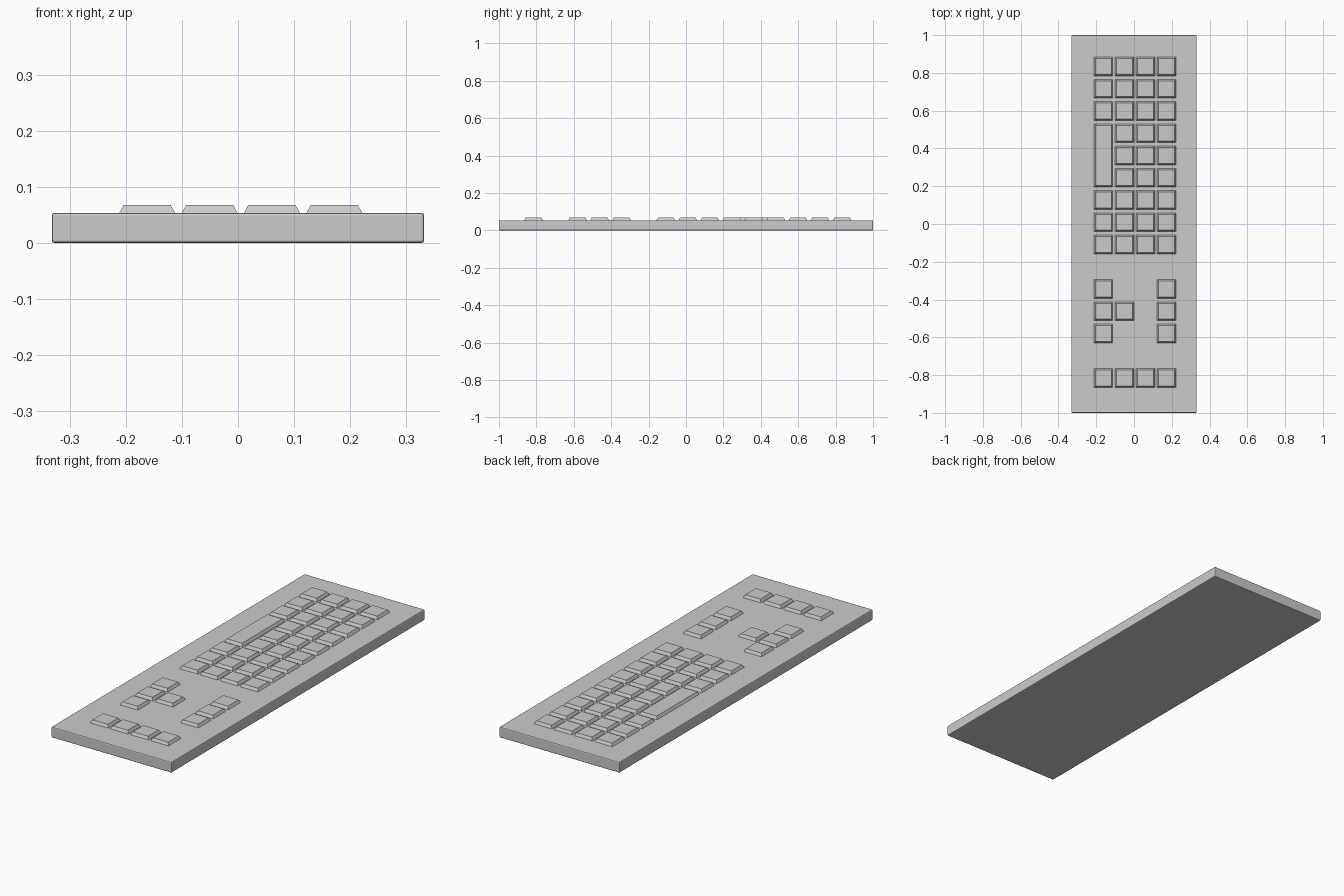
import bpy
import bmesh

cube = bpy.data.objects.get("Cube")
if cube:
    bpy.data.objects.remove(cube, do_unlink=True)

grey = bpy.data.materials.new("plain_grey")
grey.use_nodes = True
colour = (0.6, 0.6, 0.6, 1)
grey.diffuse_color = colour
grey.node_tree.nodes["Principled BSDF"].inputs["Base Color"].default_value = colour

CASE_TOP = 0.054
KEY_TOP = 0.068
KEY = 0.1       # key footprint
INSET = 0.008   # slope of the key sides
COL_PITCH, COL_START = 0.1113, -0.162
ROW_PITCH, ROW_START = 0.1178, 0.834


def block(name, x, y, z0, z1, sx, sy, inset=0.0):
    """Box whose top face is drawn in by the inset."""
    bm = bmesh.new()
    bmesh.ops.create_cube(bm, size=1)
    for v in bm.verts:
        top = v.co.z > 0
        shrink = 2 * inset if top else 0
        v.co.x *= sx - shrink
        v.co.y *= sy - shrink
        v.co.z = z1 - z0 if top else 0
    mesh = bpy.data.meshes.new(name)
    bm.to_mesh(mesh)
    bm.free()
    mesh.materials.append(grey)
    obj = bpy.data.objects.new(name, mesh)
    obj.location = (x, y, z0)
    bpy.context.collection.objects.link(obj)
    return obj


def key(name, col, row, rows=1):
    y = ROW_START - (row + (rows - 1) / 2) * ROW_PITCH
    length = KEY + (rows - 1) * ROW_PITCH
    # Sunk slightly into the case
    block(name, COL_START + col * COL_PITCH, y, CASE_TOP - 0.001, KEY_TOP,
          KEY, length, INSET)


# Case with softened edges
case = block("case", 0, 0, 0, CASE_TOP, 0.664, 2.0)
bevel = case.modifiers.new("soft_edges", 'BEVEL')
bevel.width = 0.005
bevel.segments = 2

# Main key block, leaving room for the long key
for row in range(9):
    for col in range(4):
        if not (col == 0 and row in (3, 4, 5)):
            key(f"main_key_{row}_{col}", col, row)
key("space_bar", 0, 3, rows=3)

# Arrow cluster and the opposite navigation cluster
for row in (10, 11, 12):
    key(f"arrow_key_{row}", 0, row)
    key(f"navigation_key_{row}", 3, row)
key("arrow_key_up", 1, 11)

# Separate end row
for col in range(4):
    key(f"end_key_{col}", col, 14)
